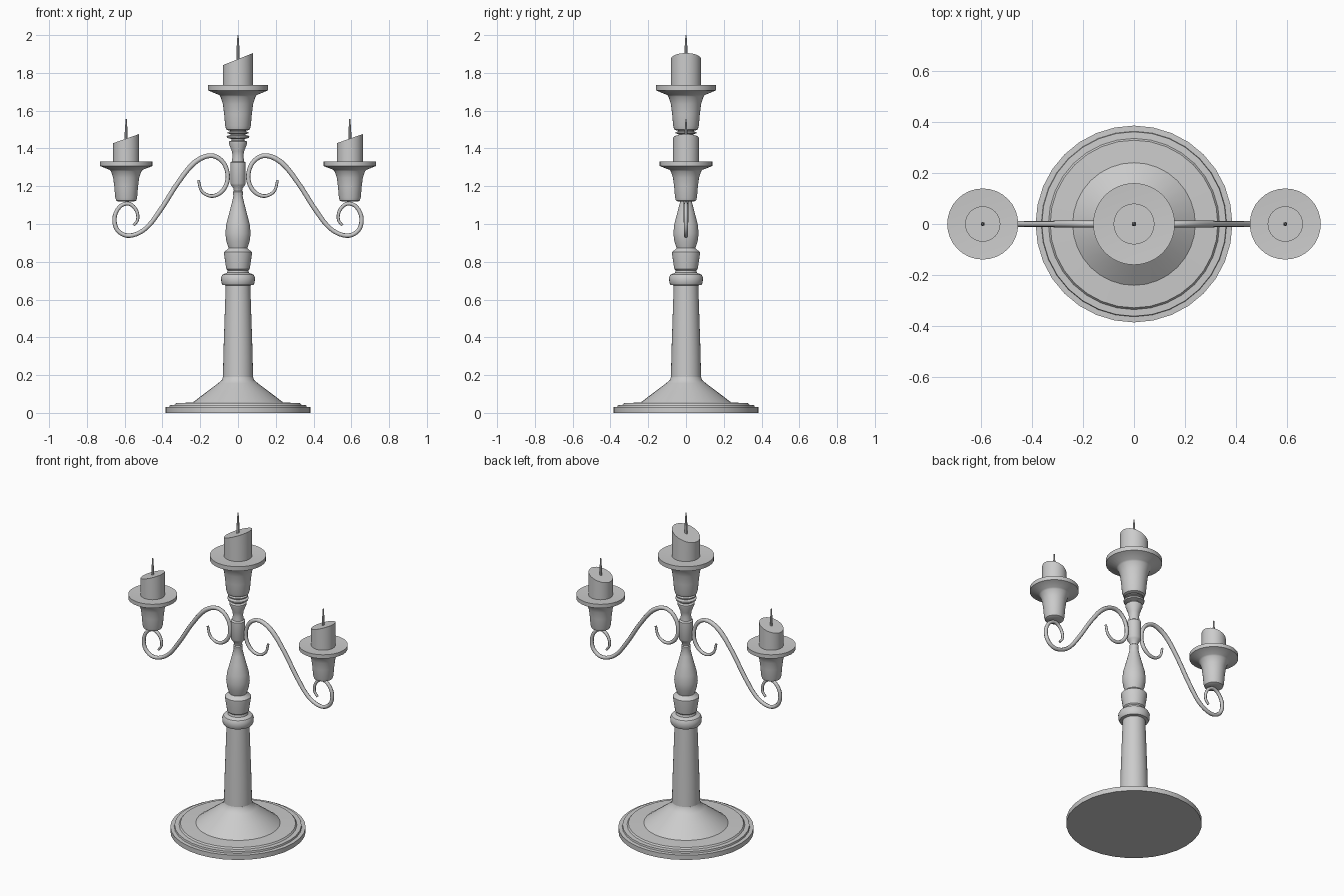
import bpy, bmesh, math
from mathutils import Vector

if "Cube" in bpy.data.objects:
    bpy.data.objects.remove(bpy.data.objects["Cube"])


def finish(obj, angle=35):
    bpy.ops.object.select_all(action='DESELECT')
    obj.select_set(True)
    bpy.context.view_layer.objects.active = obj
    bpy.ops.object.shade_smooth_by_angle(angle=math.radians(angle))


def lathe(name, profile, x=0, sides=32, slope=0):
    """Turn an (r, z) profile into a capped solid; slope tilts the top ring."""
    bm = bmesh.new()
    rings = []
    for i, (r, z) in enumerate(profile):
        tilt = slope if i == len(profile) - 1 else 0
        ring = []
        for k in range(sides):
            a = math.tau * k / sides
            px = r * math.cos(a)
            ring.append(bm.verts.new((px, r * math.sin(a), z + tilt * px)))
        rings.append(ring)
    for lo, hi in zip(rings, rings[1:]):
        for k in range(sides):
            n = (k + 1) % sides
            bm.faces.new((lo[k], lo[n], hi[n], hi[k]))
    bm.faces.new(rings[0][::-1])
    bm.faces.new(rings[-1])
    mesh = bpy.data.meshes.new(name)
    bm.to_mesh(mesh)
    bm.free()
    obj = bpy.data.objects.new(name, mesh)
    obj.location.x = x
    bpy.context.collection.objects.link(obj)
    finish(obj)
    return obj


def scroll_arm(name, side):
    """S-shaped tapered arm with a curl at both ends."""
    pts = [(0.21, 1.232, .6), (0.19, 1.172, .7), (0.135, 1.148, .85), (0.078, 1.18, 1),
           (0.054, 1.25, 1), (0.08, 1.328, 1), (0.145, 1.362, 1.1), (0.23, 1.325, 1.2),
           (0.32, 1.215, 1.1), (0.41, 1.075, 1.1), (0.49, 0.975, 1), (0.575, 0.938, 1),
           (0.636, 0.965, 1), (0.654, 1.03, 1), (0.627, 1.09, .9), (0.58, 1.108, .9),
           (0.54, 1.075, .8), (0.531, 1.025, .7), (0.552, 0.992, .6)]
    cu = bpy.data.curves.new(name, 'CURVE')
    cu.dimensions = '3D'
    cu.bevel_depth = 0.0115
    cu.bevel_resolution = 2
    cu.use_fill_caps = True
    sp = cu.splines.new('BEZIER')
    sp.resolution_u = 5
    sp.bezier_points.add(len(pts) - 1)
    P = [Vector((side * x, 0, z)) for x, z, _ in pts]
    for i, b in enumerate(sp.bezier_points):
        prev, nxt = P[max(i - 1, 0)], P[min(i + 1, len(P) - 1)]
        t = (nxt - prev).normalized()
        b.handle_left_type = b.handle_right_type = 'FREE'
        b.co = P[i]
        b.handle_left = P[i] - t * (P[i] - prev).length / 3
        b.handle_right = P[i] + t * (nxt - P[i]).length / 3
        b.radius = pts[i][2]
    obj = bpy.data.objects.new(name, cu)
    bpy.context.collection.objects.link(obj)
    bpy.ops.object.select_all(action='DESELECT')
    obj.select_set(True)
    bpy.context.view_layer.objects.active = obj
    bpy.ops.object.convert(target='MESH')
    finish(bpy.context.view_layer.objects.active, 50)


# Stepped foot with conical rise
lathe("base", [(.385, 0), (.385, .03), (.363, .031), (.361, .042), (.335, .043),
               (.328, .052), (.24, .055), (.165, .112), (.105, .157), (.086, .173),
               (.08, .19)])

# Turned stem
lathe("stem", [(.08, .188), (.076, .35), (.065, .675), (.082, .678), (.088, .69),
               (.09, .717), (.082, .732), (.058, .742), (.055, .755), (.062, .762),
               (.074, .84), (.074, .852), (.056, .865), (.05, .872), (.062, .91),
               (.067, .95), (.062, 1.0), (.046, 1.06), (.033, 1.11), (.024, 1.15),
               (.027, 1.16), (.027, 1.17), (.022, 1.175), (.025, 1.19), (.036, 1.205),
               (.041, 1.215), (.041, 1.325), (.032, 1.332), (.029, 1.36), (.032, 1.385),
               (.048, 1.425), (.048, 1.437), (.034, 1.442), (.034, 1.45), (.058, 1.456),
               (.06, 1.466), (.04, 1.471), (.04, 1.476), (.056, 1.48), (.056, 1.486),
               (.042, 1.49), (.042, 1.505)])

# Centre cup with drip pan, candle and wick
lathe("centre_cup", [(.05, 1.495), (.062, 1.50), (.068, 1.52), (.073, 1.58), (.08, 1.635),
                     (.093, 1.675), (.1, 1.683), (.16, 1.708), (.16, 1.735), (.085, 1.73)])
lathe("centre_candle", [(.08, 1.72), (.08, 1.873)], slope=.4)
lathe("centre_wick", [(.009, 1.85), (.009, 1.91), (.003, 2.0)], sides=8)

# Side arms, each carrying a smaller cup and candle
for side, tag in ((-1, "left"), (1, "right")):
    x = side * .592
    scroll_arm(tag + "_arm", side)
    lathe(tag + "_cup", [(.04, 1.118), (.053, 1.124), (.058, 1.14), (.063, 1.20),
                         (.069, 1.245), (.081, 1.28), (.088, 1.287), (.139, 1.307),
                         (.139, 1.331), (.072, 1.327)], x)
    lathe(tag + "_candle", [(.069, 1.32), (.069, 1.452)], x, slope=.35)
    lathe(tag + "_wick", [(.008, 1.43), (.008, 1.48), (.003, 1.555)], x, sides=8)
